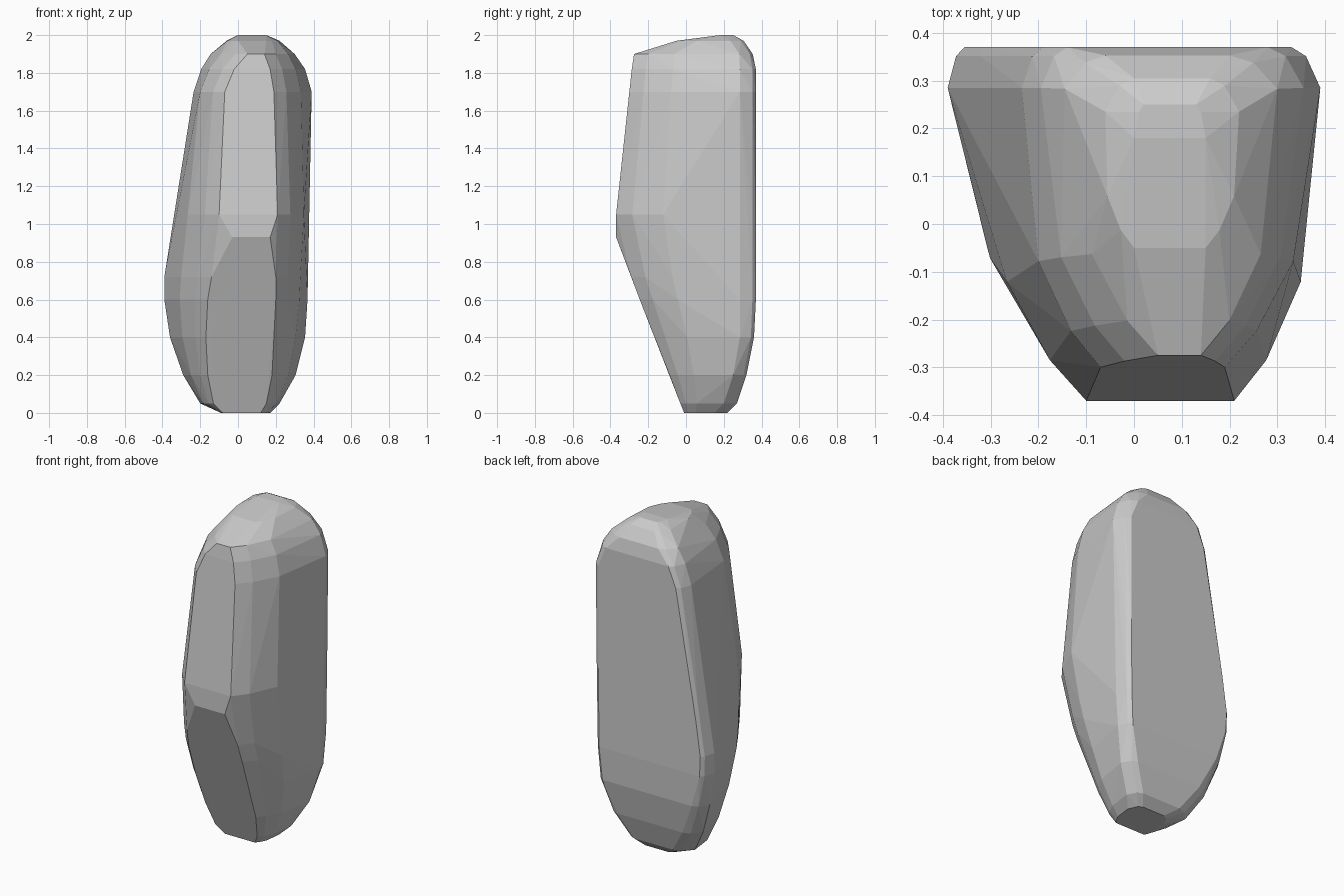
import bpy, bmesh, math

if "Cube" in bpy.data.objects:
    bpy.data.objects.remove(bpy.data.objects["Cube"])

# Horizontal sections of the stone:
# z, left x, right x, front y, front left x, front right x, back y, back left x, back right x
SECTIONS = [
    (0.00, -.09, .17, -.01, -.08, .12, .22, -.03, .12),
    (0.05, -.20, .22, -.03, -.13, .15, .27, -.10, .16),
    (0.20, -.29, .305, -.087, -.16, .18, .32, -.20, .24),
    (0.40, -.36, .355, -.165, -.17, .19, .36, -.29, .31),
    (0.60, -.39, .368, -.245, -.16, .20, .37, -.35, .325),
    (0.72, -.39, .368, -.29, -.14, .20, .37, -.355, .325),
    (0.93, -.355, .373, -.37, -.03, .17, .37, -.325, .325),
    (1.05, -.338, .377, -.37, -.10, .21, .37, -.305, .33),
    (1.70, -.235, .39, -.30, -.07, .19, .37, -.19, .33),
    (1.82, -.195, .355, -.287, -.02, .17, .37, -.14, .28),
    (1.90, -.145, .30, -.275, .05, .14, .353, -.06, .20),
    (1.97, -.06, .22, -.05, .00, .15, .305, .00, .16),
    (2.00, .00, .15, .20, .01, .14, .25, .02, .13),
]
# Shoulder points between side and front: fraction along the chord, outward bulge
SHOULDERS = [(0.62, 0.075), (0.87, 0.045)]


def half_section(z, side, yf, front, yb, back, sign):
    """Points of one half of a section, from front to back."""
    ys = min(0.285, yb - 0.07)
    depth = max(0, (ys - yf) / 0.65)
    pts = [(front, yf, z), (side, ys, z), (back, yb, z)]
    for t, bulge in SHOULDERS:
        x = side + (front - side) * t + sign * bulge * depth
        x = max(x, side) if sign < 0 else min(x, side)
        pts.append((x, ys + (yf - ys) * t, z))
    # rounded back corner
    pts.append((side + (back - side) * 0.5, ys + (yb - ys) * 0.78, z))
    return pts


# Faceted standing stone: convex skin over all sections
bm = bmesh.new()
for z, xl, xr, yf, fl, fr, yb, bl, br in SECTIONS:
    for p in half_section(z, xl, yf, fl, yb, bl, -1) + half_section(z, xr, yf, fr, yb, br, 1):
        bm.verts.new(p)
hull = bmesh.ops.convex_hull(bm, input=bm.verts[:])
inside = {g for g in hull["geom_interior"] + hull["geom_unused"]
          if isinstance(g, bmesh.types.BMVert)}
bmesh.ops.delete(bm, geom=[v for v in inside if v.is_valid and not v.link_faces], context='VERTS')

# Merge nearly coplanar triangles into broad flat facets
bmesh.ops.dissolve_limit(bm, angle_limit=math.radians(2), verts=bm.verts[:], edges=bm.edges[:])
bmesh.ops.recalc_face_normals(bm, faces=bm.faces[:])

mesh = bpy.data.meshes.new("standing_stone")
bm.to_mesh(mesh)
bm.free()
stone = bpy.data.objects.new("standing_stone", mesh)
bpy.context.collection.objects.link(stone)
